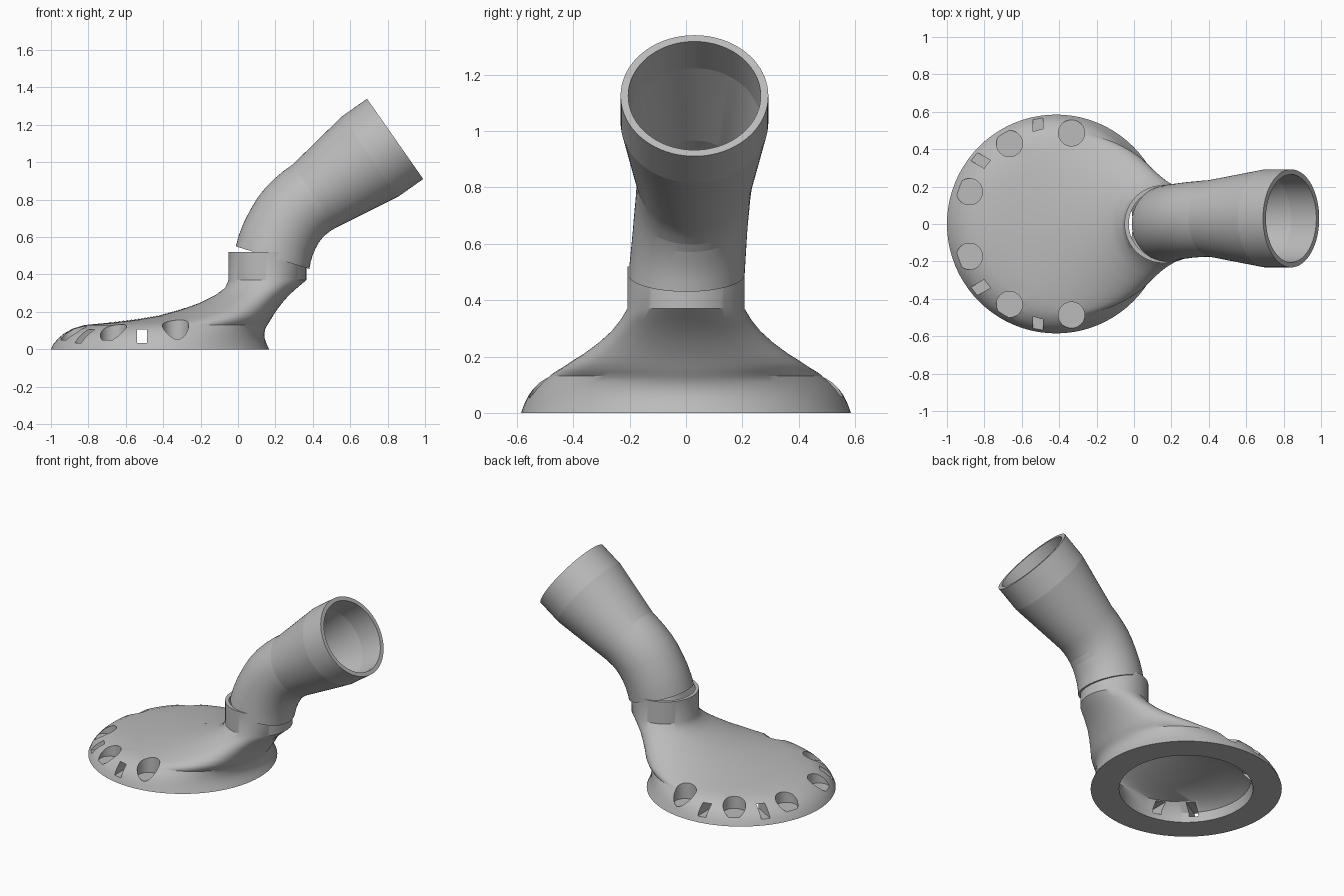
import bpy, bmesh
from math import sin, cos, tau, radians
from mathutils import Vector, Matrix

cube = bpy.data.objects.get("Cube")
if cube:
    bpy.data.objects.remove(cube)

SEGMENTS = 80

grey = bpy.data.materials.new("plain grey")
grey.use_nodes = True
grey.diffuse_color = (0.5, 0.5, 0.5, 1)
grey.node_tree.nodes["Principled BSDF"].inputs["Base Color"].default_value = (0.5, 0.5, 0.5, 1)


def add_object(name, bm):
    bmesh.ops.recalc_face_normals(bm, faces=bm.faces)
    mesh = bpy.data.meshes.new(name)
    bm.to_mesh(mesh)
    bm.free()
    mesh.materials.append(grey)
    obj = bpy.data.objects.new(name, mesh)
    bpy.context.collection.objects.link(obj)
    return obj


def closed_loft(name, rings):
    """Bridge rings in order, then the last back to the first: a hollow shell."""
    bm = bmesh.new()
    loops = [[bm.verts.new(p) for p in ring] for ring in rings]
    for a, b in zip(loops, loops[1:] + loops[:1]):
        for i in range(SEGMENTS):
            j = (i + 1) % SEGMENTS
            bm.faces.new((a[i], a[j], b[j], b[i]))
    return add_object(name, bm)


def smooth(obj, angle=32):
    bpy.ops.object.select_all(action='DESELECT')
    obj.select_set(True)
    bpy.context.view_layer.objects.active = obj
    bpy.ops.object.shade_smooth_by_angle(angle=radians(angle))


def level_ring(z, left, right, half_depth):
    mid, half = (left + right) / 2, (right - left) / 2
    angles = [tau * i / SEGMENTS for i in range(SEGMENTS)]
    return [Vector((mid + half * cos(a), half_depth * sin(a), z)) for a in angles]


def tilted_ring(x, y, z, tilt, radius):
    t = radians(tilt)
    across = Vector((cos(t), 0, -sin(t)))
    angles = [tau * i / SEGMENTS for i in range(SEGMENTS)]
    return [Vector((x, y, z)) + radius * (across * cos(a) + Vector((0, sin(a), 0)))
            for a in angles]


# Hood and collar: height, left edge, right edge, half depth
outer = [(0, -1, .167, .585), (.03, -.985, .152, .574), (.06, -.96, .142, .56),
         (.085, -.93, .141, .542), (.11, -.885, .146, .517), (.13, -.82, .157, .488),
         (.145, -.66, .167, .465), (.16, -.54, .176, .44), (.18, -.42, .188, .41),
         (.21, -.31, .207, .362), (.25, -.2, .238, .308), (.29, -.12, .273, .264),
         (.33, -.068, .318, .232), (.37, -.051, .365, .208), (.52, -.051, .365, .208)]
inner = [(.52, -.028, .342, .185), (.37, -.028, .335, .185), (.32, -.035, .28, .2),
         (.26, -.12, .2, .25), (.2, -.25, .14, .32), (.16, -.4, .1, .36),
         (.13, -.55, .08, .38), (.11, -.74, .05, .39), (.06, -.81, .005, .405),
         (0, -.825, -.007, .41)]
hood = closed_loft("hood", [level_ring(*row) for row in outer + inner])

# Cutters for the round pockets and the side slots
bm = bmesh.new()
for side in (1, -1):
    for x, y in ((-.88, .173), (-.666, .43), (-.334, .487)):
        bmesh.ops.create_cone(bm, cap_ends=True, segments=40, radius1=.07, radius2=.07,
                              depth=.3, matrix=Matrix.Translation((x, side * y, .2)))
pockets = add_object("pocket_cutter", bm)

bm = bmesh.new()
for side in (1, -1):
    for x, y, angle in ((-.513, .53, 90), (-.82, .34, 150)):
        place = (Matrix.Translation((x, side * y, .07))
                 @ Matrix.Rotation(radians(side * angle), 4, 'Z')
                 @ Matrix.Diagonal((.5, .055, .07, 1)))
        bmesh.ops.create_cube(bm, size=1, matrix=place)
slots = add_object("slot_cutter", bm)

for cutter in (pockets, slots):
    cut = hood.modifiers.new(cutter.name, 'BOOLEAN')
    cut.operation, cut.solver, cut.object = 'DIFFERENCE', 'EXACT', cutter
    cutter.hide_render = True
    cutter.hide_set(True)
bpy.context.view_layer.update()
cut_mesh = bpy.data.meshes.new_from_object(hood.evaluated_get(bpy.context.evaluated_depsgraph_get()))
hood.modifiers.clear()
hood.data = cut_mesh
for cutter in (pockets, slots):
    bpy.data.objects.remove(cutter)
smooth(hood)

# Nearly flush panel lying on top of the hood
bm = bmesh.new()
bmesh.ops.create_grid(bm, x_segments=24, y_segments=6, size=1,
                      matrix=Matrix.Translation((-.485, .003, .5)) @ Matrix.Diagonal((.205, .065, 1, 1)))
panel = add_object("top_panel", bm)
wrap = panel.modifiers.new("lay on hood", 'SHRINKWRAP')
wrap.target, wrap.wrap_method, wrap.offset = hood, 'PROJECT', .002
wrap.use_project_z, wrap.use_negative_direction, wrap.use_positive_direction = True, True, False
smooth(panel)

# Elbow pipe: centre, tilt from upright, radius; the socket flares at the end
path = [(.185, .002, .49, 17, .206), (.197, .006, .54, 21, .205), (.215, .01, .59, 26, .204),
        (.239, .014, .64, 31, .203), (.268, .018, .69, 36, .203), (.299, .022, .73, 41, .203),
        (.335, .025, .765, 46, .203), (.372, .028, .795, 51, .204), (.41, .03, .82, 55, .205),
        (.705, .03, 1.03, 55, .262), (.84, .03, 1.125, 55, .262)]
outside = [tilted_ring(*row) for row in path]
inside = [tilted_ring(*row[:4], row[4] - .027) for row in reversed(path)]
smooth(closed_loft("elbow_pipe", outside + inside), 8)
